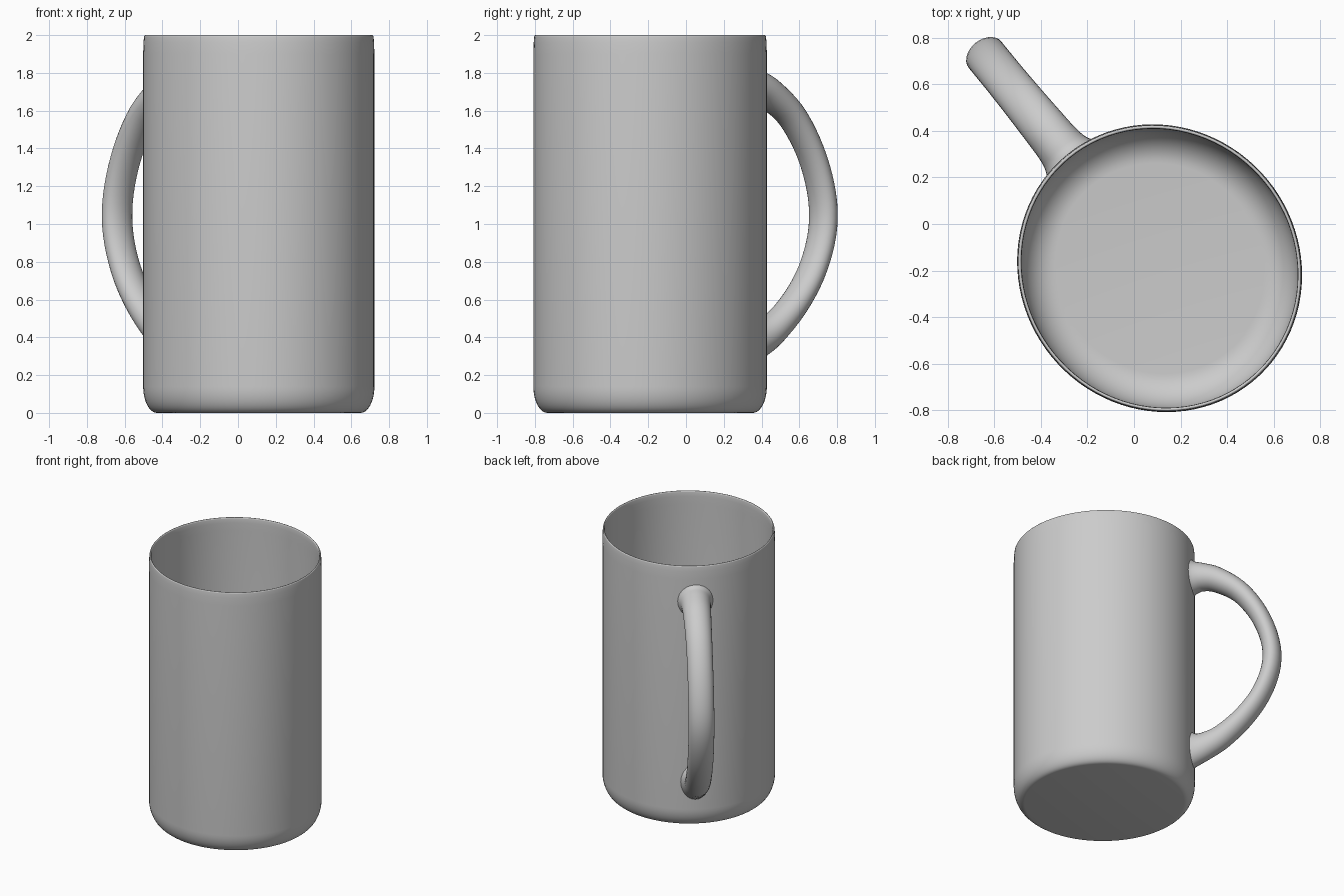
import bpy, bmesh, math
from mathutils import Vector, Matrix

if "Cube" in bpy.data.objects:
    bpy.data.objects.remove(bpy.data.objects["Cube"])

# Mug axis position and the direction the handle points in
CENTRE = Vector((0.11, -0.19, 0))
ANGLE = math.atan2(0.774, -0.633)
PLACE = Matrix.Translation(CENTRE) @ Matrix.Rotation(ANGLE, 4, 'Z')
LONG, SHORT = 0.63, 0.60          # slightly oval body radii


def finish(bm, name):
    bmesh.ops.recalc_face_normals(bm, faces=bm.faces)
    bm.transform(PLACE)
    mesh = bpy.data.meshes.new(name)
    bm.to_mesh(mesh)
    bm.free()
    obj = bpy.data.objects.new(name, mesh)
    bpy.context.collection.objects.link(obj)
    bpy.context.view_layer.objects.active = obj
    obj.select_set(True)
    bpy.ops.object.shade_smooth_by_angle(angle=math.radians(50))
    obj.select_set(False)
    return obj


def skin(bm, rings):
    for a, b in zip(rings, rings[1:]):
        n = len(a)
        for i in range(n):
            j = (i + 1) % n
            bm.faces.new((a[i], a[j], b[j], b[i]))


def arc(cx, cz, rx, rz, start, end, steps):
    pts = []
    for i in range(steps + 1):
        t = math.radians(start + (end - start) * i / steps)
        pts.append((cx + rx * math.cos(t), cz + rz * math.sin(t)))
    return pts


# Body: thin-walled cup, profile radii are fractions of the oval
def build_body():
    profile = arc(0.88, 0.14, 0.12, 0.14, -90, 0, 10)        # outer bottom corner
    profile += [(1.0, 1.9), (0.997, 1.96)]
    profile += arc(0.982, 1.99, 0.011, 0.01, 0, 180, 6)      # rim
    profile += [(0.969, 1.96), (0.972, 1.9)]
    profile += arc(0.732, 0.22, 0.24, 0.18, 0, -90, 12)      # inner bottom corner
    bm = bmesh.new()
    n = 96
    rings = []
    for r, z in profile:
        rings.append([bm.verts.new((LONG * r * math.cos(2 * math.pi * i / n),
                                    SHORT * r * math.sin(2 * math.pi * i / n), z))
                      for i in range(n)])
    skin(bm, rings)
    bm.faces.new(rings[0])
    bm.faces.new(rings[-1])
    return finish(bm, "mug_body")


# Handle: swept oval with flared ends (distance out, height, half thickness, half width)
SECTIONS = [
    (0.622, 1.73, 0.135, 0.128), (0.65, 1.73, 0.113, 0.112), (0.70, 1.728, 0.098, 0.102),
    (0.80, 1.695, 0.086, 0.097), (0.95, 1.59, 0.074, 0.092), (1.07, 1.43, 0.068, 0.09),
    (1.15, 1.25, 0.065, 0.09), (1.185, 1.07, 0.065, 0.09), (1.165, 0.90, 0.065, 0.09),
    (1.09, 0.72, 0.067, 0.09), (0.97, 0.56, 0.073, 0.09), (0.83, 0.435, 0.083, 0.09),
    (0.72, 0.375, 0.098, 0.092), (0.66, 0.352, 0.115, 0.096), (0.622, 0.348, 0.138, 0.104)]


def smooth_path(pts, steps):
    pts = [Vector(p) for p in pts]
    out = []
    for i in range(len(pts) - 1):
        p0, p1 = pts[max(i - 1, 0)], pts[i]
        p2, p3 = pts[i + 1], pts[min(i + 2, len(pts) - 1)]
        for s in range(steps):
            t = s / steps
            out.append(0.5 * (2 * p1 + (p2 - p0) * t + (2 * p0 - 5 * p1 + 4 * p2 - p3) * t * t
                              + (3 * p1 - p0 - 3 * p2 + p3) * t ** 3))
    return out + [pts[-1]]


def build_handle():
    path = smooth_path(SECTIONS, 4)
    bm = bmesh.new()
    n = 28
    rings = []
    for k, p in enumerate(path):
        a, b = path[max(k - 1, 0)], path[min(k + 1, len(path) - 1)]
        tangent = Vector((b[0] - a[0], b[1] - a[1])).normalized()
        near_wall = min(1, max(0, (0.78 - p[0]) / 0.158))
        flat = Vector((1 if k < len(path) / 2 else -1, 0))
        tangent = tangent.lerp(flat, near_wall).normalized()
        out = Vector((-tangent.y, tangent.x))
        ring = []
        for i in range(n):
            t = 2 * math.pi * i / n
            off = p[2] * math.cos(t)
            v = p[3] * math.sin(t)
            # bend the ends to follow the wall's curve
            sag = LONG * (1 - math.sqrt(1 - (v / SHORT) ** 2)) * near_wall
            ring.append(bm.verts.new((p[0] + out.x * off - sag, v, p[1] + out.y * off)))
        rings.append(ring)
    skin(bm, rings)
    return finish(bm, "mug_handle")


build_body()
build_handle()
